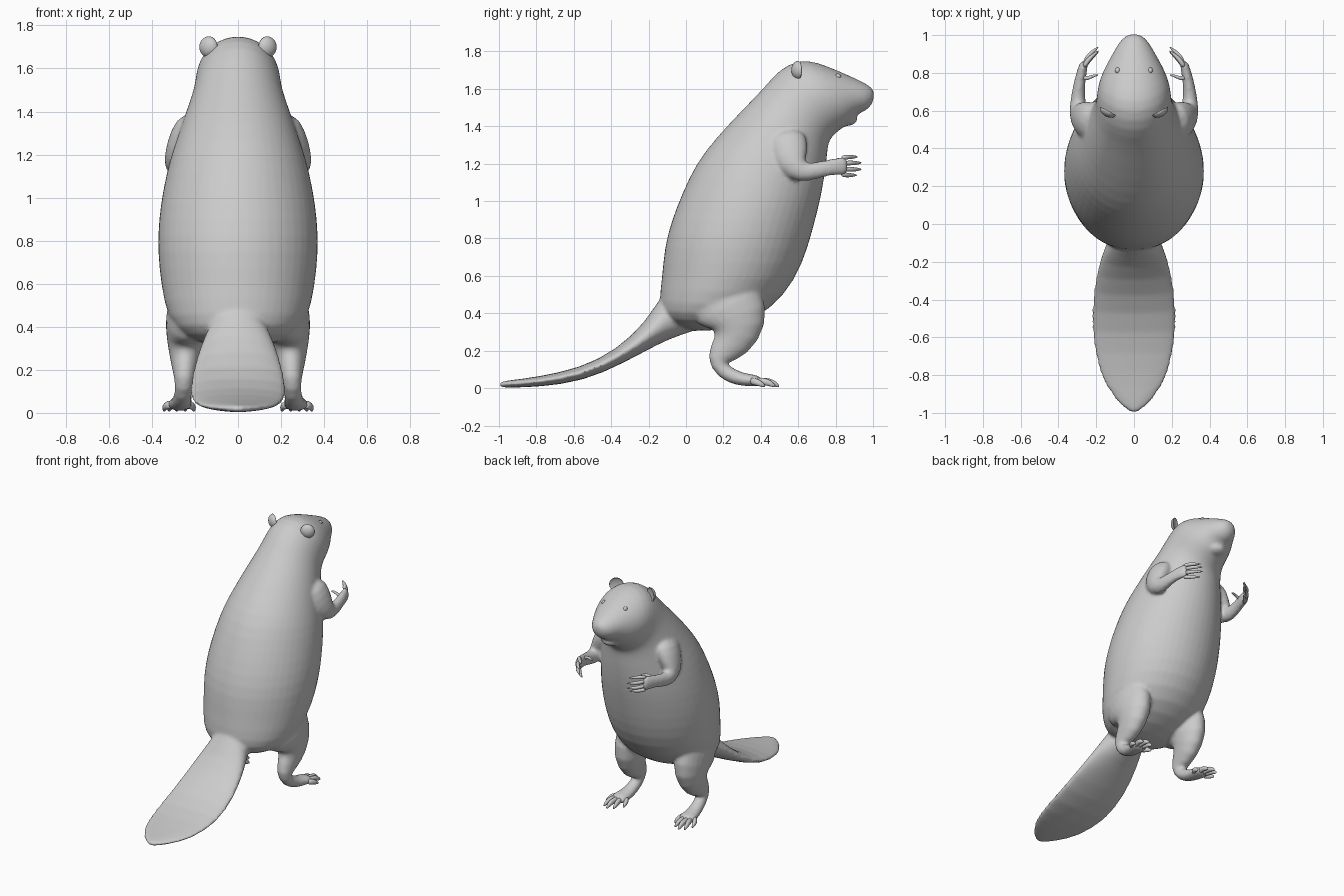
import bpy, bmesh, math
from mathutils import Vector, Matrix

old = bpy.data.objects.get("Cube")
if old:
    bpy.data.objects.remove(old, do_unlink=True)

grey = bpy.data.materials.new("plain grey")
grey.use_nodes = True
grey.diffuse_color = (0.6, 0.6, 0.6, 1)
grey.node_tree.nodes["Principled BSDF"].inputs["Base Color"].default_value = (0.6, 0.6, 0.6, 1)


def loft(bm, rings, segs):
    """Skin closed elliptical rings, each (centre, half axis u, half axis v)."""
    loops = []
    for c, u, v in rings:
        angles = [math.tau * i / segs for i in range(segs)]
        loops.append([bm.verts.new(c + u * math.cos(a) + v * math.sin(a)) for a in angles])
    faces = [bm.faces.new(loops[0][::-1]), bm.faces.new(loops[-1])]
    for a, b in zip(loops, loops[1:]):
        for i in range(segs):
            j = (i + 1) % segs
            faces.append(bm.faces.new((a[i], a[j], b[j], b[i])))
    bmesh.ops.recalc_face_normals(bm, faces=faces)


def profile(bm, rows, segs=24):
    """Rows: upper y, z, lower y, z, half width."""
    rings = []
    for y1, z1, y2, z2, w in rows:
        p, q = Vector((0, y1, z1)), Vector((0, y2, z2))
        rings.append(((p + q) / 2, Vector((w, 0, 0)), (p - q) / 2))
    loft(bm, rings, segs)


def limb(bm, rows, side=1, segs=12):
    """Rows: centre x, y, z, sideways radius, depth radius."""
    pts = [Vector((side * r[0], r[1], r[2])) for r in rows]
    rings = []
    for i, p in enumerate(pts):
        t = (pts[min(i + 1, len(pts) - 1)] - pts[max(i - 1, 0)]).normalized()
        u = (Vector((1, 0, 0)) - t * t.x).normalized()
        rings.append((p, u * rows[i][3], t.cross(u) * rows[i][4]))
    loft(bm, rings, segs)


def ball(bm, centre, size, segs=16):
    m = Matrix.Translation(centre) @ Matrix.Diagonal((*size, 1))
    return bmesh.ops.create_uvsphere(bm, u_segments=segs, v_segments=segs // 2, radius=1, matrix=m)["verts"]


def finish(bm, name, subdivide=1):
    mesh = bpy.data.meshes.new(name)
    bm.to_mesh(mesh)
    bm.free()
    mesh.materials.append(grey)
    mesh.shade_smooth()
    obj = bpy.data.objects.new(name, mesh)
    bpy.context.collection.objects.link(obj)
    if subdivide:
        obj.modifiers.new("round", "SUBSURF").levels = subdivide
        obj.modifiers["round"].render_levels = subdivide
    return obj


body = bmesh.new()
# trunk, neck and head, from crotch to nose
profile(body, [
    (-.02, .31, .10, .30, .10), (-.13, .37, .28, .33, .25), (-.15, .45, .46, .42, .33),
    (-.13, .60, .59, .58, .36), (-.12, .75, .655, .75, .378), (-.08, .90, .695, .90, .372),
    (-.02, 1.05, .725, 1.02, .352), (.05, 1.20, .745, 1.14, .322), (.15, 1.33, .755, 1.22, .285),
    (.30, 1.49, .76, 1.29, .245), (.42, 1.61, .77, 1.33, .212), (.49, 1.70, .80, 1.36, .20),
    (.60, 1.76, .83, 1.385, .195), (.70, 1.745, .87, 1.41, .172), (.82, 1.695, .89, 1.435, .14),
    (.92, 1.65, .915, 1.465, .105), (.97, 1.625, .96, 1.48, .078), (1.0, 1.60, .99, 1.51, .045),
    (1.005, 1.58, 1.004, 1.54, .02)])
# lower jaw
ball(body, (0, .855, 1.44), (.07, .065, .04))
# tail, flattened into a paddle
profile(body, [
    (-.03, .60, .10, .31, .08), (-.14, .49, -.02, .29, .135), (-.21, .36, -.15, .235, .18),
    (-.37, .205, -.33, .135, .22), (-.57, .105, -.55, .035, .232), (-.80, .06, -.79, .006, .192),
    (-.93, .043, -.93, .003, .105), (-1.005, .035, -1.005, .002, .015)])
for side in (1, -1):
    # leg with thigh, heel and sole
    limb(body, [
        (.22, .16, .54, .10, .20), (.235, .24, .43, .11, .21), (.24, .29, .33, .095, .16),
        (.245, .25, .23, .07, .105), (.25, .15, .15, .045, .06), (.255, .20, .085, .04, .05),
        (.262, .29, .045, .05, .037), (.27, .36, .042, .062, .034), (.275, .41, .032, .058, .026)], side)
    # upper arm, forearm and palm
    limb(body, [
        (.20, .53, 1.37, .07, .11), (.25, .55, 1.28, .075, .11), (.288, .565, 1.19, .058, .09),
        (.298, .62, 1.147, .046, .057), (.295, .70, 1.165, .036, .046), (.285, .77, 1.18, .030, .043),
        (.27, .83, 1.188, .026, .052), (.26, .865, 1.188, .02, .048)], side)
body = finish(body, "body")
body.modifiers.new("merge", "REMESH").voxel_size = .011
body.modifiers["merge"].use_smooth_shade = True
blend = body.modifiers.new("blend", "SMOOTH")
blend.factor, blend.iterations = .5, 6

for side, label in ((1, "left"), (-1, "right")):
    # toes, spread in a fan with pointed claws
    toes = bmesh.new()
    for x, y in ((.205, .42), (.245, .475), (.285, .495), (.32, .475), (.343, .42)):
        root = .27 + (x - .27) * .55
        limb(toes, [
            (root, .35, .035, .018, .022), ((root + x) / 2, y - .06, .038, .017, .022),
            (x, y - .025, .026, .015, .018), (x, y + .005, .007, .004, .006)], side, 8)
    finish(toes, label + "_toes")

    # fingers stacked up the palm, curling inwards, and a thumb
    fingers = bmesh.new()
    for z, reach in ((1.145, -.02), (1.172, .005), (1.202, .005), (1.23, -.015)):
        tip = 1.188 + (z - 1.188) * 1.15
        limb(fingers, [
            (.265, .83, z, .015, .014), (.25, .875 + reach, tip, .014, .014),
            (.222, .905 + reach, tip, .012, .012), (.185, .935 + reach, tip, .003, .004)], side, 8)
    limb(fingers, [
        (.275, .775, 1.20, .014, .016), (.245, .77, 1.215, .013, .014),
        (.215, .785, 1.215, .010, .011), (.188, .79, 1.21, .003, .004)], side, 8)
    finish(fingers, label + "_fingers")

    # ear, a rounded dish hollow towards the face
    ear = bmesh.new()
    for v in ball(ear, (0, 0, 0), (.05, .035, .05)):
        if v.co.y > .001:
            v.co.y *= -.4
    place = Matrix.Translation((side * .135, .60, 1.70)) @ Matrix.Rotation(side * .5, 4, "Z")
    bmesh.ops.transform(ear, matrix=place, verts=ear.verts)
    bmesh.ops.recalc_face_normals(ear, faces=ear.faces)
    finish(ear, label + "_ear")

    # eye
    eye = bmesh.new()
    ball(eye, (side * .086, .812, 1.665), (.014, .017, .017), 12)
    finish(eye, label + "_eye", 0)
